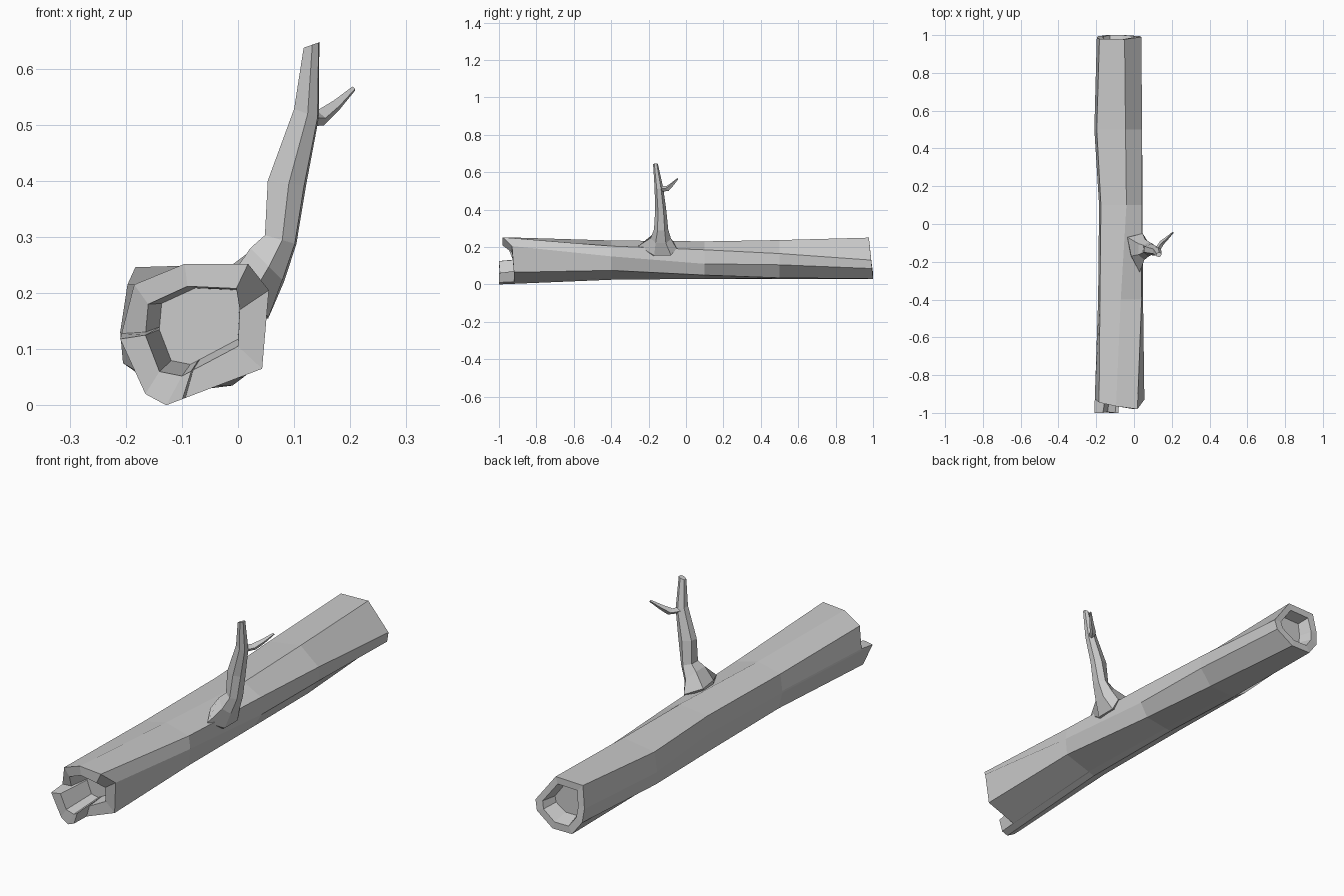
import bpy, bmesh
from mathutils import Vector

if "Cube" in bpy.data.objects:
    bpy.data.objects.remove(bpy.data.objects["Cube"])


def loft(name, rings):
    """Skin a list of equal-length rings of 3D points and cap both ends."""
    bm = bmesh.new()
    loops = [[bm.verts.new(p) for p in ring] for ring in rings]
    for a, b in zip(loops, loops[1:]):
        n = len(a)
        for i in range(n):
            j = (i + 1) % n
            bm.faces.new((a[i], a[j], b[j], b[i]))
    bm.faces.new(loops[0])
    bm.faces.new(loops[-1])
    bmesh.ops.recalc_face_normals(bm, faces=bm.faces)
    mesh = bpy.data.meshes.new(name)
    bm.to_mesh(mesh)
    bm.free()
    obj = bpy.data.objects.new(name, mesh)
    bpy.context.collection.objects.link(obj)
    return obj


def split(section):
    """Add the extra columns where the broken front rim steps."""
    p = [Vector(q) for q in section]
    step = [p[3].lerp(p[4], 0.80), p[3].lerp(p[4], 0.83)]
    return p[:4] + step + p[4:7] + [p[6].lerp(p[7], 0.1), p[7]]


def place(section, ys):
    return [(q.x, y, q.y) for q, y in zip(section, ys)]


def shrink(section, centre, s):
    c = Vector(centre)
    return [c + (q - c) * s for q in section]


# Trunk cross-sections (x, z), twisting from front to back
front = split([(-.095, .252), (.018, .252), (.055, .205), (.043, .065),
               (-.128, 0), (-.165, .02), (-.21, .118), (-.185, .215)])
bore = split([(-.09, .212), (-.003, .208), (.003, .17), (0, .105),
              (-.10, .052), (-.14, .06), (-.165, .125), (-.16, .18)])
middle = [
    (-.4, [(-.07, .235), (.04, .205), (.048, .15), (.04, .075),
           (-.11, .025), (-.17, .055), (-.19, .13), (-.18, .21)]),
    (.1, [(-.04, .23), (.042, .185), (.045, .11), (.01, .05),
          (-.12, .03), (-.18, .06), (-.185, .14), (-.175, .215)]),
    (.5, [(-.045, .237), (.042, .165), (.043, .105), (-.01, .035),
          (-.14, .03), (-.205, .075), (-.21, .13), (-.197, .215)])]
back = split([(-.05, .25), (.04, .13), (.03, .085), (-.05, .03),
              (-.145, .03), (-.19, .09), (-.197, .15), (-.183, .246)])

# Hollow trunk: front pocket, jagged rim, outer skin, back rim, back pocket
rim_y = [-.965, -.98, -.93, -.92, -.92, -1, -1, -.995, -1, -.925, -.945]
back_y = [1.003 - .1 * q.y for q in back]
back_hole = shrink(back, (-.085, .14), .72)
rings = [place(shrink(bore, (0, .19), .85), [-.85] * 11),
         place(bore, rim_y), place(front, rim_y)]
rings += [place(split(s), [y] * 11) for y, s in middle]
rings += [place(back, back_y), place(back_hole, back_y),
          place(shrink(back_hole, (-.085, .15), .8), [.93] * 11)]
loft("hollow_trunk", rings)

# Branch with a flared root, hexagonal outline (x, y factors)
hexagon = [(-.9, .55), (.2, 1), (1, .5), (.9, -.5), (.1, -1), (-1, -.5)]


def hex_ring(x, y, z, rx, ry, tilt):
    return [(x + a * rx, y + b * ry, z - a * tilt) for a, b in hexagon]


inside = [(-.02, -.1, .18), (.0, -.08, .18), (.03, -.08, .16),
          (.03, -.18, .15), (.0, -.2, .18), (-.02, -.16, .18)]
root = [(-.035, -.07, .232), (.046, -.05, .192), (.054, -.08, .155),
        (.054, -.17, .155), (.03, -.255, .205), (-.015, -.17, .226)]
loft("branch", [
    inside, root,
    hex_ring(.052, -.135, .25, .03, .055, .03),
    hex_ring(.076, -.133, .295, .028, .038, .008),
    hex_ring(.087, -.135, .395, .034, .03, .005),
    hex_ring(.122, -.145, .52, .022, .023, .008),
    hex_ring(.131, -.163, .642, .014, .013, -.005)])

# Side twig, four-sided and curving up to a thin tip
twig = [(.125, -.135, .512, .015), (.147, -.1, .512, .013),
        (.175, -.075, .534, .009), (.206, -.045, .564, .004)]
loft("twig", [[(x - r * .5, y - r * .5, z + r), (x + r * .7, y - r * .7, z),
               (x + r * .5, y + r * .5, z - r), (x - r * .7, y + r * .7, z)]
              for x, y, z, r in twig])
